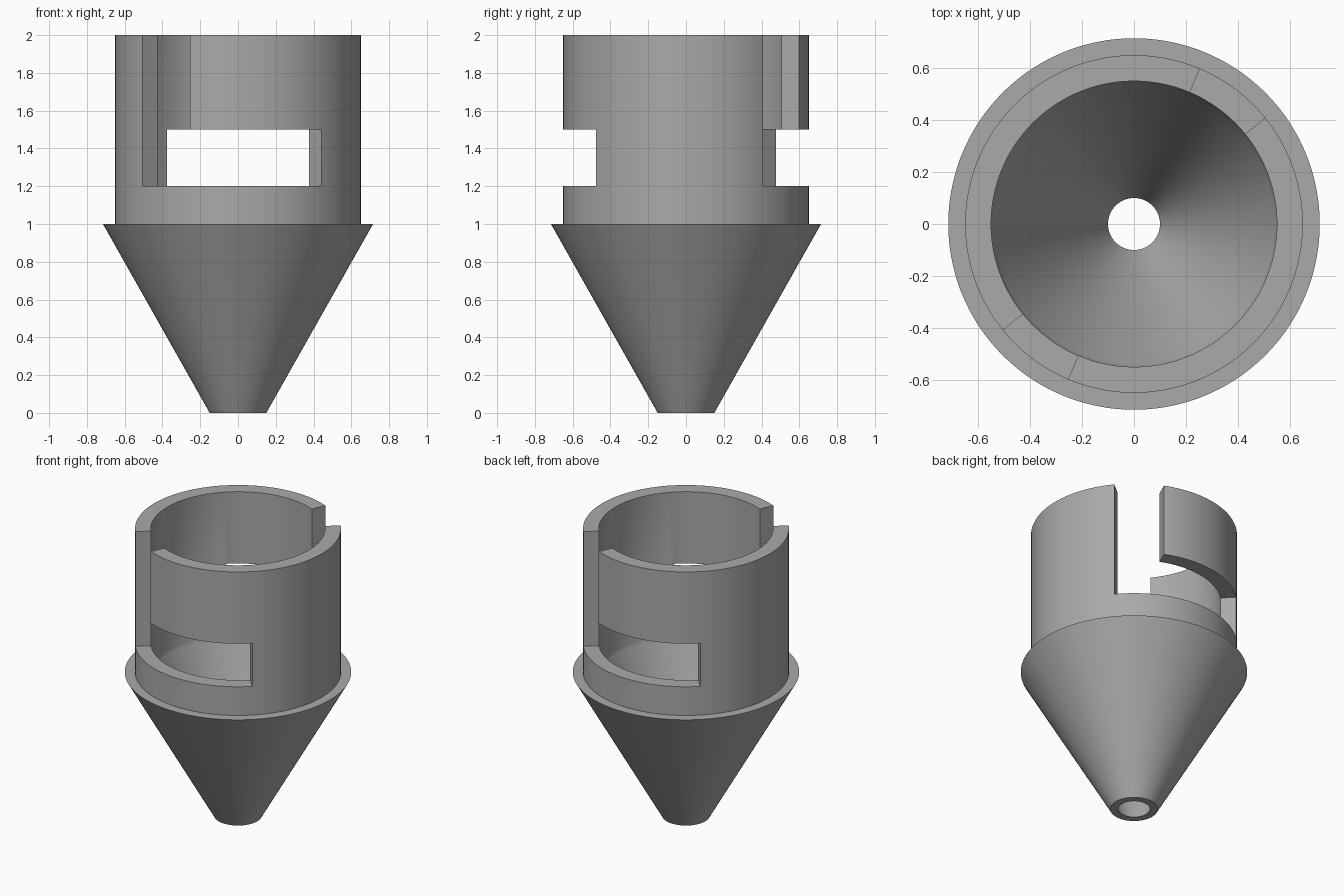
import bpy, bmesh, math
from mathutils import Matrix

SEGMENTS = 144
cube = bpy.data.objects.get("Cube")
if cube:
    bpy.data.objects.remove(cube, do_unlink=True)

grey = bpy.data.materials.new("plain grey")
grey.use_nodes = True
colour = (0.4, 0.4, 0.4, 1)
grey.diffuse_color = colour
grey.node_tree.nodes["Principled BSDF"].inputs["Base Color"].default_value = colour


def add_object(name, bm):
    bmesh.ops.recalc_face_normals(bm, faces=bm.faces)
    mesh = bpy.data.meshes.new(name)
    bm.to_mesh(mesh)
    bm.free()
    mesh.materials.append(grey)
    obj = bpy.data.objects.new(name, mesh)
    bpy.context.collection.objects.link(obj)
    return obj


def lathe(name, profile):
    """Revolve a closed (radius, height) profile around z."""
    bm = bmesh.new()
    rings = []
    for i in range(SEGMENTS):
        turn = Matrix.Rotation(math.tau * i / SEGMENTS, 3, 'Z')
        rings.append([bm.verts.new(turn @ Matrix.Translation((r, 0, z)).translation)
                      for r, z in profile])
    for i, ring in enumerate(rings):
        other = rings[(i + 1) % SEGMENTS]
        for j in range(len(profile)):
            k = (j + 1) % len(profile)
            bm.faces.new((ring[j], other[j], other[k], ring[k]))
    return add_object(name, bm)


def slot_cutter(name, start, end, low, high):
    """Pie-shaped prism with radial sides, reaching from near the axis past the wall."""
    bm = bmesh.new()
    steps = 16
    angles = [math.radians(start + (end - start) * i / steps) for i in range(steps + 1)]
    points = [(r * math.cos(a), r * math.sin(a), low)
              for r, row in ((0.9, angles), (0.3, angles[::-1])) for a in row]
    base = bm.faces.new([bm.verts.new(p) for p in points])
    top = bmesh.ops.extrude_face_region(bm, geom=[base])["geom"]
    bmesh.ops.translate(bm, vec=(0, 0, high - low),
                        verts=[v for v in top if isinstance(v, bmesh.types.BMVert)])
    return add_object(name, bm)


# Hollow funnel with a lip and a round collar
body = lathe("funnel_body", [(0.1, 0), (0.15, 0), (0.715, 1), (0.65, 1),
                             (0.65, 2), (0.55, 2), (0.55, 1), (0.54, 0.975)])

# Two opposite L-shaped locking slots: an upright entry and a sideways run
cutters = []
for side, turn in (("back", 0), ("front", 180)):
    cutters.append(slot_cutter(side + "_entry_cutter", 39 + turn, 67 + turn, 1.2, 2.2))
    cutters.append(slot_cutter(side + "_run_cutter", 39 + turn, 133 + turn, 1.2, 1.5))

bpy.context.view_layer.objects.active = body
body.select_set(True)
for cutter in cutters:
    cut = body.modifiers.new(cutter.name, 'BOOLEAN')
    cut.operation = 'DIFFERENCE'
    cut.solver = 'EXACT'
    cut.object = cutter
    bpy.ops.object.modifier_apply(modifier=cut.name)
for cutter in cutters:
    bpy.data.objects.remove(cutter, do_unlink=True)

bpy.ops.object.select_all(action='DESELECT')
body.select_set(True)
bpy.ops.object.shade_smooth_by_angle(angle=math.radians(30))
